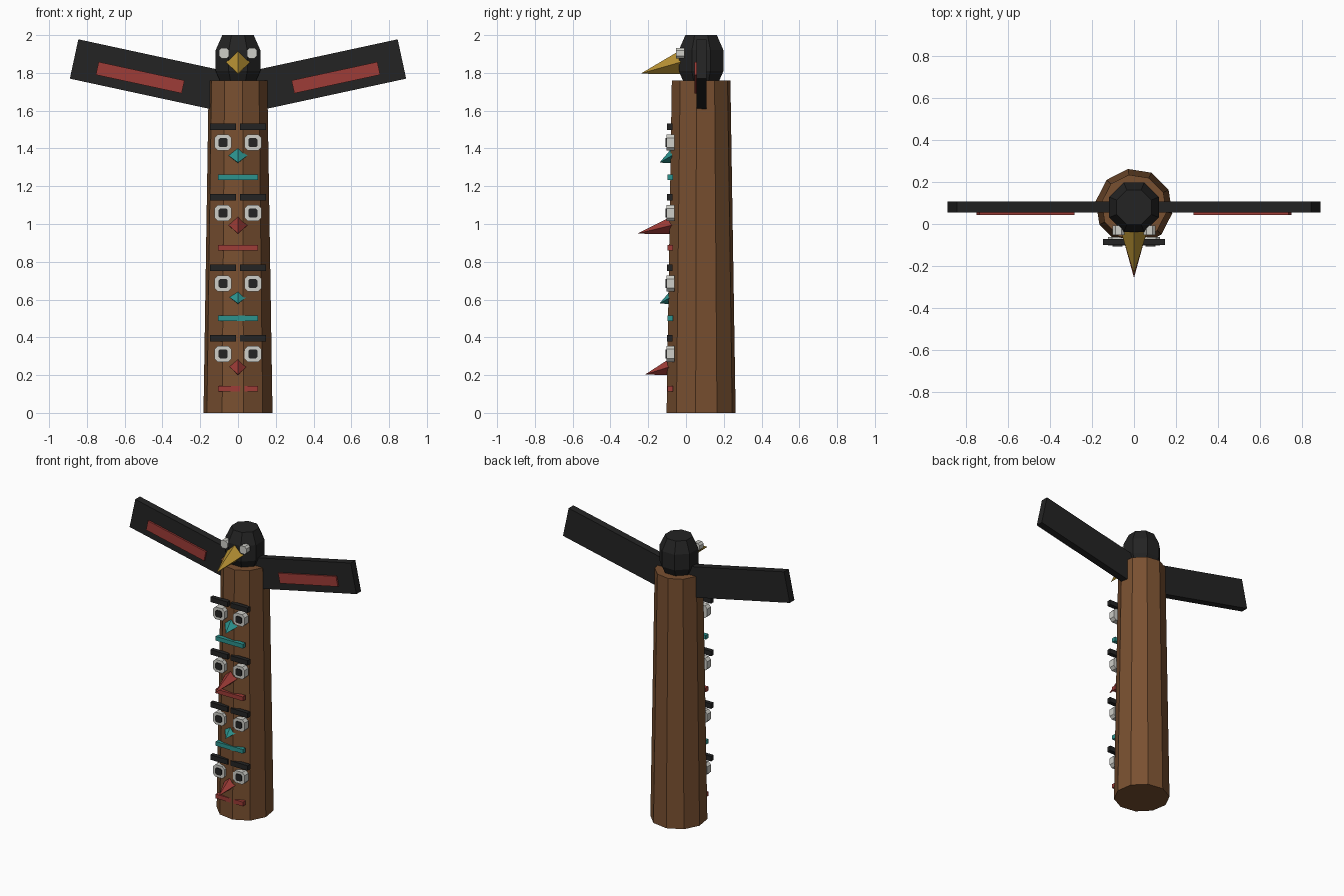
import bpy
import bmesh
from math import radians, cos, sin, pi
from mathutils import Matrix

cube = bpy.data.objects.get("Cube")
if cube:
    bpy.data.objects.remove(cube, do_unlink=True)


def material(name, r, g, b):
    m = bpy.data.materials.new(name)
    m.use_nodes = True
    m.diffuse_color = (r, g, b, 1)
    m.node_tree.nodes["Principled BSDF"].inputs["Base Color"].default_value = (r, g, b, 1)
    return m


WOOD = material("brown wood", 0.19, 0.08, 0.03)
BLACK = material("black paint", 0.017, 0.017, 0.017)
WHITE = material("white paint", 0.62, 0.62, 0.58)
RED = material("red paint", 0.34, 0.045, 0.038)
TEAL = material("teal paint", 0.025, 0.29, 0.27)
YELLOW = material("yellow paint", 0.48, 0.29, 0.035)

CY = 0.08  # pole axis in y


def finish(name, bm, mat):
    bmesh.ops.recalc_face_normals(bm, faces=bm.faces)
    mesh = bpy.data.meshes.new(name)
    bm.to_mesh(mesh)
    bm.free()
    mesh.materials.append(mat)
    obj = bpy.data.objects.new(name, mesh)
    bpy.context.collection.objects.link(obj)
    return obj


def box(name, centre, size, mat, tilt=0, bevel=0):
    """Box, optionally with rounded-off upright (y) edges and tilted about y."""
    bm = bmesh.new()
    bmesh.ops.create_cube(bm, size=1, matrix=Matrix.Diagonal((*size, 1)))
    if bevel:
        edges = [e for e in bm.edges
                 if abs(e.verts[0].co.y - e.verts[1].co.y) > size[1] / 2]
        bmesh.ops.bevel(bm, geom=edges, offset=bevel, segments=1, affect='EDGES')
    bm.transform(Matrix.Translation(centre) @ Matrix.Rotation(-tilt, 4, 'Y'))
    return finish(name, bm, mat)


def lathe(name, profile, sides, start, mat):
    """Faceted solid from (radius, height) pairs around the pole axis."""
    bm = bmesh.new()
    rings = []
    for r, z in profile:
        angles = [start + 2 * pi * i / sides for i in range(sides)]
        rings.append([bm.verts.new((r * cos(a), CY + r * sin(a), z)) for a in angles])
    for low, high in zip(rings, rings[1:]):
        for i in range(sides):
            j = (i + 1) % sides
            bm.faces.new((low[i], low[j], high[j], high[i]))
    bm.faces.new(rings[0])
    bm.faces.new(rings[-1])
    return finish(name, bm, mat)


def beak(name, half_width, bottom, top, base_y, tip_y, mat):
    """Four-sided beak whose tip droops to its lower edge."""
    bm = bmesh.new()
    mid = (bottom + top) / 2
    base = [bm.verts.new((x, base_y, z)) for x, z in
            ((0, top), (half_width, mid), (0, bottom), (-half_width, mid))]
    tip = bm.verts.new((0, tip_y, bottom + 0.003))
    bm.faces.new(base)
    for i in range(4):
        bm.faces.new((base[i], base[(i + 1) % 4], tip))
    return finish(name, bm, mat)


# Pole and head
lathe("pole", [(0.185, 0), (0.157, 1.76)], 10, radians(27), WOOD)
lathe("head", [(0.095, 1.74), (0.128, 1.81), (0.128, 1.92), (0.09, 2.0)],
      8, radians(22.5), BLACK)
beak("head_beak", 0.064, 1.793, 1.92, -0.03, -0.24, YELLOW)

# Wings, wing panels and head eyes
TILT = radians(12.2)
for side, label in ((1, "left"), (-1, "right")):
    box(label + "_wing", (side * 0.467, 0.082, 1.787), (0.82, 0.052, 0.213),
        BLACK, side * TILT)
    box(label + "_wing_panel", (side * 0.518, 0.051, 1.775), (0.465, 0.014, 0.07),
        RED, side * TILT)
    box(label + "_head_eye", (side * 0.074, -0.03, 1.905), (0.055, 0.044, 0.055),
        WHITE, bevel=0.013)

# Four stacked faces, alternating long red and short teal features
tips = (-0.217, -0.14, -0.257, -0.14)
for k, tip in enumerate(tips):
    z = 0.373 * k
    long_beak = k % 2 == 0
    paint = RED if long_beak else TEAL
    n = str(k + 1)
    box("mouth_" + n, (0, -0.083, z + 0.128), (0.214, 0.03, 0.03), paint)
    if long_beak:
        beak("beak_" + n, 0.05, z + 0.2, z + 0.295, -0.075, tip, paint)
    else:
        beak("beak_" + n, 0.05, z + 0.203, z + 0.283, -0.075, tip, paint)
    for side, label in ((1, "left"), (-1, "right")):
        x = side * 0.079
        box(label + "_brow_" + n, (x, -0.086, z + 0.395), (0.136, 0.03, 0.035), BLACK)
        box(label + "_eye_" + n, (x, -0.082, z + 0.312), (0.09, 0.042, 0.086),
            WHITE, bevel=0.018)
        box(label + "_pupil_" + n, (x, -0.104, z + 0.312), (0.048, 0.008, 0.048),
            BLACK, bevel=0.008)
